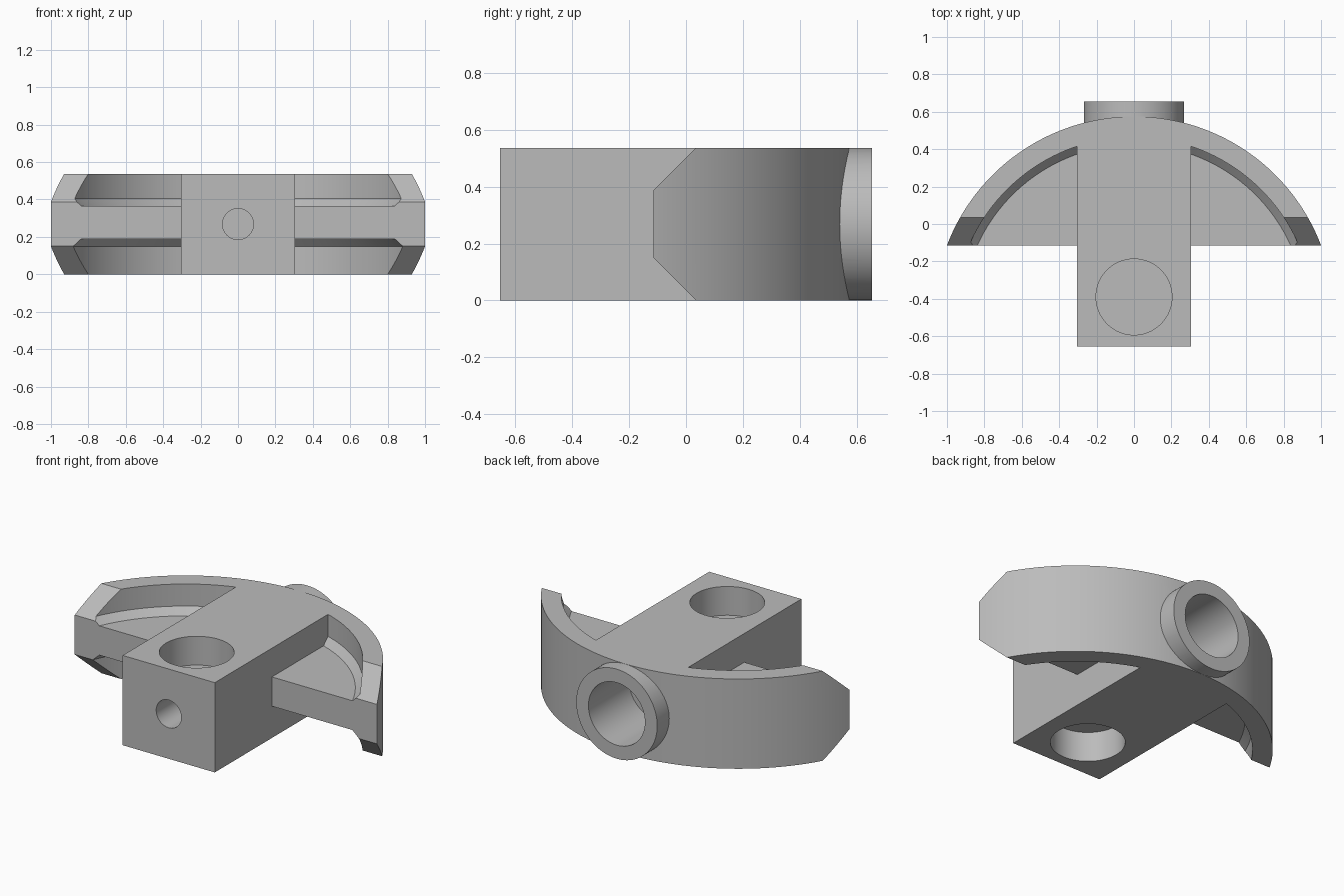
import bpy, bmesh, math
from mathutils import Matrix

if "Cube" in bpy.data.objects:
    bpy.data.objects.remove(bpy.data.objects["Cube"], do_unlink=True)

H = 0.537              # overall height
MID = H / 2
ARC_Y, ARC_R = -0.495, 1.07   # centre and radius of the curved back
FRONT = -0.115         # front edge of the wings

grey = bpy.data.materials.new("plain grey")
grey.use_nodes = True
grey.diffuse_color = (0.5, 0.5, 0.5, 1)
grey.node_tree.nodes["Principled BSDF"].inputs["Base Color"].default_value = (0.5, 0.5, 0.5, 1)


def finish(name, bm):
    bmesh.ops.recalc_face_normals(bm, faces=bm.faces)
    mesh = bpy.data.meshes.new(name)
    bm.to_mesh(mesh)
    bm.free()
    mesh.materials.append(grey)
    ob = bpy.data.objects.new(name, mesh)
    bpy.context.collection.objects.link(ob)
    return ob


def prism(name, points, offset):
    """Extrude a closed outline of 3D points along an offset."""
    bm = bmesh.new()
    face = bm.faces.new([bm.verts.new(p) for p in points])
    top = bmesh.ops.extrude_face_region(bm, geom=[face])["geom"]
    bmesh.ops.translate(bm, vec=offset, verts=[v for v in top if isinstance(v, bmesh.types.BMVert)])
    return finish(name, bm)


def cylinder(name, r1, r2, start, end, axis="Z", x=0, other=0, sides=96):
    """Cylinder or cone from start to end along Z or Y."""
    bm = bmesh.new()
    bmesh.ops.create_cone(bm, cap_ends=True, segments=sides, radius1=r1, radius2=r2, depth=end - start)
    middle = (start + end) / 2
    if axis == "Z":
        m = Matrix.Translation((x, other, middle))
    else:
        m = Matrix.Translation((x, middle, other)) @ Matrix.Rotation(-math.pi / 2, 4, "X")
    bmesh.ops.transform(bm, matrix=m, verts=bm.verts)
    return finish(name, bm)


def combine(target, tool, operation):
    """Apply a boolean and discard the tool."""
    tool.hide_render = True
    mod = target.modifiers.new("combine", "BOOLEAN")
    mod.operation, mod.solver, mod.object = operation, "EXACT", tool
    bpy.context.view_layer.objects.active = target
    bpy.ops.object.modifier_apply(modifier=mod.name)
    bpy.data.objects.remove(tool, do_unlink=True)


# Curved body: a circle segment with a flat front
a0 = math.asin((FRONT - ARC_Y) / ARC_R)
steps = 96
outline = []
for i in range(steps + 1):
    a = a0 + (math.pi - 2 * a0) * i / steps
    outline.append((ARC_R * math.cos(a), ARC_Y + ARC_R * math.sin(a), 0))
body = prism("arched_bracket", outline, (0, 0, H))

# Recesses above and below the web, each with a sloped edge
RIM, FLOOR, SLOPE = 0.96, 0.92, 0.04
WEB_TOP, WEB_BOTTOM = 0.365, 0.19


def recess(floor, up):
    bm = bmesh.new()
    rings = []
    for r, z in ((FLOOR, floor), (RIM, floor + up * SLOPE), (RIM, floor + up * 0.5)):
        rings.append(bmesh.ops.create_circle(bm, segments=160, radius=r,
                     matrix=Matrix.Translation((0, ARC_Y, z)))["verts"])
    for low, high in zip(rings, rings[1:]):
        for i in range(len(low)):
            j = (i + 1) % len(low)
            bm.faces.new((low[i], low[j], high[j], high[i]))
    bm.faces.new(rings[0])
    bm.faces.new(rings[-1])
    return finish("recess_cutter", bm)


combine(body, recess(WEB_TOP, 1), "DIFFERENCE")
combine(body, recess(WEB_BOTTOM, -1), "DIFFERENCE")

# Sloped wing tips, top and bottom
for flip in (1, -1):
    profile = [(-0.215, 0.018), (0.135, 0.368), (-0.215, 0.368)]
    wedge = prism("tip_cutter", [(-1.2, y, MID + flip * z) for y, z in profile], (2.4, 0, 0))
    combine(body, wedge, "DIFFERENCE")

# Central block running forward through the arch
W = 0.305
block = prism("central_block", [(-W, -0.655, 0), (W, -0.655, 0), (W, 0.5, 0), (-W, 0.5, 0)], (0, 0, H))
combine(body, block, "UNION")

# Round boss at the back
combine(body, cylinder("boss", 0.268, 0.268, 0.35, 0.655, "Y", other=MID), "UNION")

# Bore in the boss, small front hole, blind holes above and below
holes = [
    cylinder("bore_cutter", 0.187, 0.187, 0.27, 0.8, "Y", other=MID),
    cylinder("front_hole_cutter", 0.083, 0.083, -0.8, -0.3, "Y", other=MID, sides=48),
    cylinder("top_hole_cutter", 0.203, 0.203, WEB_TOP, 0.8, other=-0.39),
    cylinder("bottom_hole_cutter", 0.203, 0.203, -0.3, WEB_BOTTOM - 0.01, other=-0.39),
]
for hole in holes:
    combine(body, hole, "DIFFERENCE")

# Smooth curves, sharp edges
bpy.ops.object.select_all(action="DESELECT")
body.select_set(True)
bpy.context.view_layer.objects.active = body
bpy.ops.object.shade_smooth_by_angle(angle=math.radians(25))
